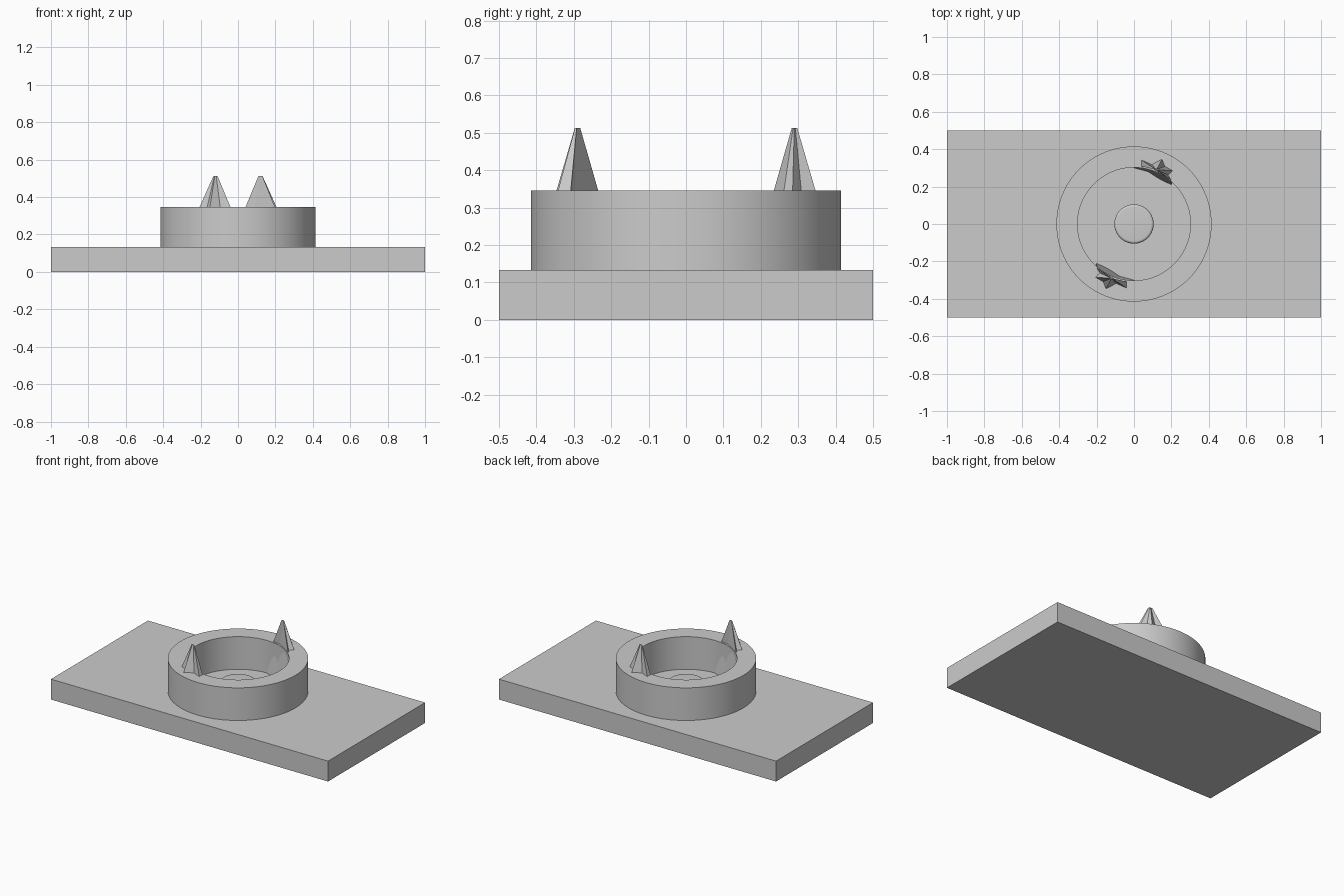
import bpy
import bmesh
import math

old = bpy.data.objects.get("Cube")
if old:
    bpy.data.objects.remove(old, do_unlink=True)

GREY = (0.6, 0.6, 0.6, 1.0)
mat = bpy.data.materials.new("plain grey")
mat.use_nodes = True
mat.diffuse_color = GREY
mat.node_tree.nodes["Principled BSDF"].inputs["Base Color"].default_value = GREY

PLATE_TOP = 0.133
RIM_TOP = 0.346
SEGMENTS = 96


def finish(bm, name, smooth=False):
    bmesh.ops.recalc_face_normals(bm, faces=bm.faces)
    mesh = bpy.data.meshes.new(name)
    bm.to_mesh(mesh)
    bm.free()
    mesh.materials.append(mat)
    obj = bpy.data.objects.new(name, mesh)
    bpy.context.collection.objects.link(obj)
    if smooth:
        bpy.ops.object.select_all(action="DESELECT")
        obj.select_set(True)
        bpy.context.view_layer.objects.active = obj
        bpy.ops.object.shade_smooth_by_angle(angle=math.radians(35))
    return obj


def lathe(name, profile, closed):
    """Spin a radius/height profile about the z axis."""
    bm = bmesh.new()
    verts = [bm.verts.new((r, 0, z)) for r, z in profile]
    edges = [bm.edges.new(pair) for pair in zip(verts, verts[1:])]
    if closed:
        edges.append(bm.edges.new((verts[-1], verts[0])))
    bmesh.ops.spin(bm, geom=verts + edges, cent=(0, 0, 0), axis=(0, 0, 1),
                   angle=math.tau, steps=SEGMENTS)
    bmesh.ops.remove_doubles(bm, verts=bm.verts, dist=0.0001)
    return finish(bm, name, smooth=True)


def loft(name, layers, sign):
    """Skin stacked outlines; sign -1 turns the part half way round z."""
    bm = bmesh.new()
    rings = [[bm.verts.new((sign * x, sign * y, z)) for x, y in pts]
             for pts, z in layers]
    for low, high in zip(rings, rings[1:]):
        for i in range(len(low)):
            j = (i + 1) % len(low)
            bm.faces.new((low[i], low[j], high[j], high[i]))
    bm.faces.new(rings[0])
    bm.faces.new(rings[-1])
    return finish(bm, name)


# Base plate
bm = bmesh.new()
bmesh.ops.create_cube(bm, size=1)
bmesh.ops.scale(bm, vec=(2, 1, PLATE_TOP), verts=bm.verts)
bmesh.ops.translate(bm, vec=(0, 0, PLATE_TOP / 2), verts=bm.verts)
finish(bm, "base_plate")

# Round wall standing on the plate
INNER, OUTER = 0.302, 0.415
lathe("round_wall", [(INNER, PLATE_TOP), (OUTER, PLATE_TOP),
                     (OUTER, RIM_TOP), (INNER, RIM_TOP)], True)

# Centre button with a rounded top edge
R, TOP, BEVEL = 0.105, 0.2, 0.014
arc = [(R - BEVEL + BEVEL * math.cos(a), TOP - BEVEL + BEVEL * math.sin(a))
       for a in (math.radians(15 * i) for i in range(7))]
lathe("centre_button", [(R, PLATE_TOP)] + arc + [(0, TOP)], False)

# Star-shaped spikes that flare down the inside of the wall
foot = [(0.02, 0.34), (0.09, 0.33), (0.15, 0.345), (0.17, 0.31), (0.21, 0.285),
        (0.21, 0.25), (0.2, 0.21), (0.14, 0.238), (0.075, 0.28), (0.0, 0.3)]
star = [(0.04, 0.342), (0.095, 0.318), (0.15, 0.346), (0.165, 0.308), (0.206, 0.285),
        (0.182, 0.262), (0.198, 0.235), (0.155, 0.262), (0.09, 0.303), (0.04, 0.308)]
TIP = (0.12, 0.29)
tip = [(TIP[0] + 0.13 * (x - TIP[0]), TIP[1] + 0.13 * (y - TIP[1])) for x, y in star]
for name, sign in (("back_spike", 1), ("front_spike", -1)):
    loft(name, [(foot, PLATE_TOP), (star, RIM_TOP), (tip, 0.513)], sign)
